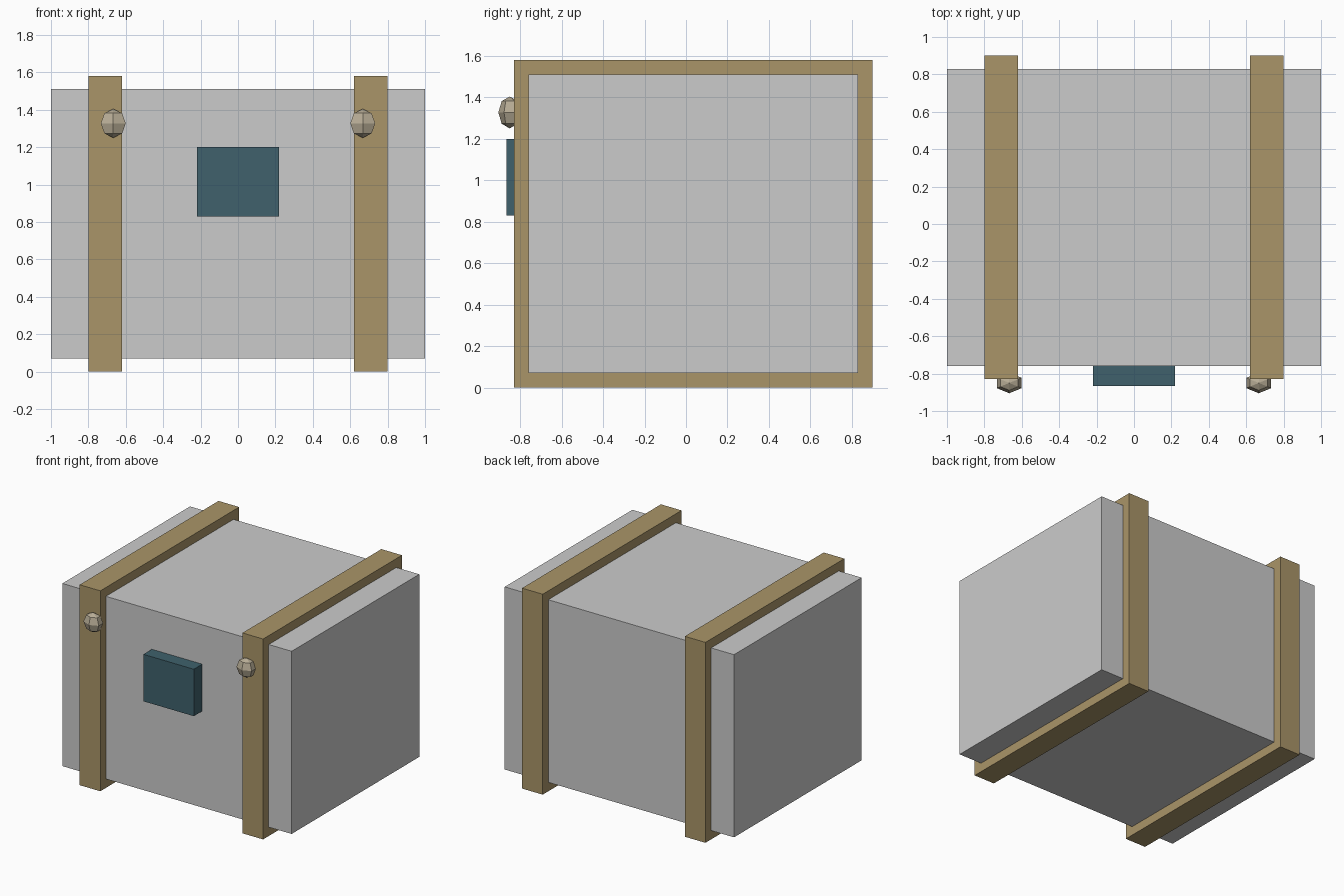
import bpy, bmesh, math
from mathutils import Matrix

if "Cube" in bpy.data.objects:
    bpy.data.objects.remove(bpy.data.objects["Cube"])


def material(name, rgb):
    m = bpy.data.materials.new(name)
    m.diffuse_color = (*rgb, 1)
    m.use_nodes = True
    m.node_tree.nodes["Principled BSDF"].inputs["Base Color"].default_value = m.diffuse_color
    return m


def finish(name, bm, mat=None):
    bmesh.ops.recalc_face_normals(bm, faces=bm.faces)
    mesh = bpy.data.meshes.new(name)
    bm.to_mesh(mesh)
    bm.free()
    ob = bpy.data.objects.new(name, mesh)
    bpy.context.collection.objects.link(ob)
    if mat:
        mesh.materials.append(mat)
    return ob


def box(name, lo, hi, mat=None):
    bm = bmesh.new()
    size = [b - a for a, b in zip(lo, hi)]
    mid = [(a + b) / 2 for a, b in zip(lo, hi)]
    bmesh.ops.create_cube(bm, size=1, matrix=Matrix.Translation(mid) @ Matrix.Diagonal((*size, 1)))
    return finish(name, bm, mat)


def strap(name, x0, x1, outer, inner, mat):
    # rectangular band wrapped round the crate
    bm = bmesh.new()

    def loop(x, r):
        y0, y1, z0, z1 = r
        return [bm.verts.new((x, y, z)) for y, z in ((y0, z0), (y1, z0), (y1, z1), (y0, z1))]

    loops = [loop(x0, outer), loop(x1, outer), loop(x1, inner), loop(x0, inner)]
    for a, b in zip(loops, loops[1:] + loops[:1]):
        for i in range(4):
            j = (i + 1) % 4
            bm.faces.new((a[i], a[j], b[j], b[i]))
    return finish(name, bm, mat)


def knob(name, x, mat):
    # six-sided low-poly ball flattened front to back
    bm = bmesh.new()
    bmesh.ops.create_uvsphere(
        bm, u_segments=6, v_segments=4, radius=1,
        matrix=Matrix.Translation((x, -0.85, 1.327)) @ Matrix.Diagonal((0.077, 0.055, 0.077, 1)))
    return finish(name, bm, mat)


tan = material("tan", (0.40, 0.30, 0.14))
teal = material("teal", (0.05, 0.12, 0.15))
bone = material("bone", (0.47, 0.41, 0.30))

# crate body and front plate
box("crate_body", (-1, -0.76, 0.07), (1, 0.83, 1.51))
box("front_plate", (-0.22, -0.865, 0.83), (0.22, -0.755, 1.2), teal)

# straps and knobs on both sides
for side, s in (("left", -1), ("right", 1)):
    x0, x1 = sorted((s * 0.62, s * 0.8))
    strap(f"{side}_strap", x0, x1, (-0.83, 0.9, 0, 1.58), (-0.75, 0.82, 0.08, 1.5), tan)
    knob(f"{side}_knob", s * 0.667, bone)
